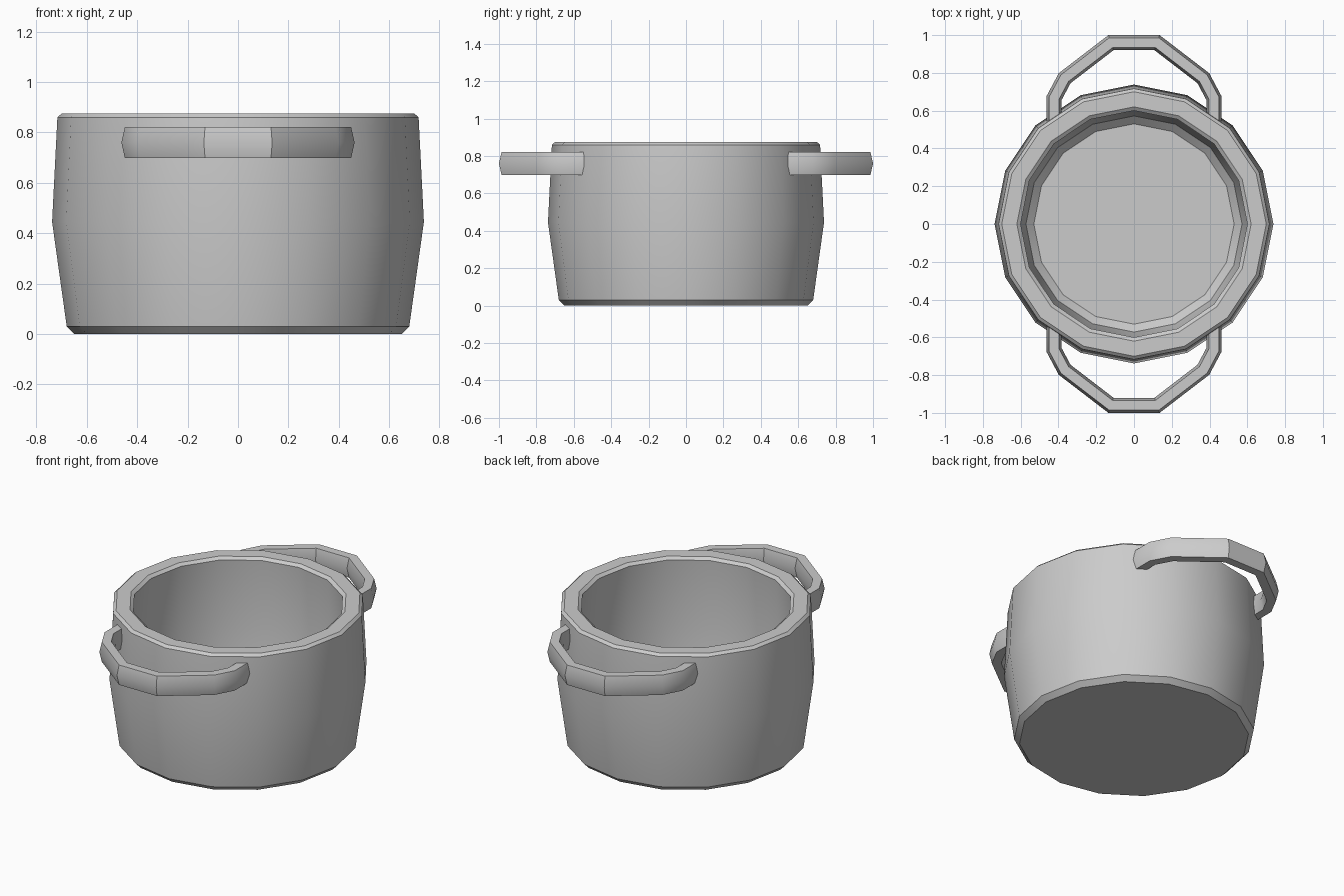
import bpy, bmesh, math
from mathutils import Vector

cube = bpy.data.objects.get("Cube")
if cube:
    bpy.data.objects.remove(cube, do_unlink=True)

metal = bpy.data.materials.new("brushed_grey_metal")
metal.use_nodes = True
GREY = (0.6, 0.6, 0.6, 1)
metal.diffuse_color = GREY
metal.node_tree.nodes["Principled BSDF"].inputs["Base Color"].default_value = GREY


def finish(bm, name):
    bmesh.ops.recalc_face_normals(bm, faces=bm.faces)
    mesh = bpy.data.meshes.new(name)
    bm.to_mesh(mesh)
    bm.free()
    mesh.materials.append(metal)
    obj = bpy.data.objects.new(name, mesh)
    bpy.context.collection.objects.link(obj)
    bpy.ops.object.select_all(action='DESELECT')
    obj.select_set(True)
    bpy.context.view_layer.objects.active = obj
    bpy.ops.object.shade_smooth_by_angle(angle=math.radians(30))
    return obj


def bridge(bm, a, b):
    n = len(a)
    for i in range(n):
        bm.faces.new((a[i], a[(i + 1) % n], b[(i + 1) % n], b[i]))


def lathe(name, profile, sides):
    """Turn (radius, height) pairs around z and cap both ends."""
    bm = bmesh.new()
    rings = [[bm.verts.new((r * math.cos(math.tau * i / sides),
                            r * math.sin(math.tau * i / sides), z))
              for i in range(sides)] for r, z in profile]
    for a, b in zip(rings, rings[1:]):
        bridge(bm, a, b)
    bm.faces.new(rings[0])
    bm.faces.new(rings[-1])
    return finish(bm, name)


def sweep(name, path, section, z):
    """Carry a section (outward, up) along a flat path with mitred corners."""
    bm = bmesh.new()
    pts = [Vector(p) for p in path]
    rings = []
    for i, p in enumerate(pts):
        d_in = (p - pts[max(i - 1, 0)]).normalized()
        d_out = (pts[min(i + 1, len(pts) - 1)] - p).normalized()
        tangent = (d_in + d_out).normalized()
        normal = Vector((tangent.y, -tangent.x))
        stretch = 1 / max(tangent.dot(d_out), tangent.dot(d_in))
        rings.append([bm.verts.new((*(p + normal * o * stretch), z + h))
                      for o, h in section])
    for a, b in zip(rings, rings[1:]):
        bridge(bm, a, b)
    bm.faces.new(rings[0])
    bm.faces.new(rings[-1])
    return finish(bm, name)


# Pot shell: outside, rolled rim, inside wall and floor
lathe("pot_body", [
    (0.65, 0.0), (0.68, 0.03), (0.738, 0.445), (0.717, 0.86), (0.70, 0.875),
    (0.62, 0.875), (0.60, 0.86), (0.62, 0.445), (0.572, 0.13), (0.53, 0.09),
], 16)

# Side handles: six-sided bars bent into a loop
half = [(0.423, 0.545), (0.423, 0.667), (0.367, 0.772), (0.122, 0.96)]
section = [(0.04, 0), (0.026, 0.062), (-0.026, 0.062),
           (-0.04, 0), (-0.026, -0.062), (0.026, -0.062)]
loop = half + [(-x, y) for x, y in reversed(half)]
for name, s in (("back_handle", 1), ("front_handle", -1)):
    sweep(name, [(s * x, s * y) for x, y in loop], section, 0.76)
